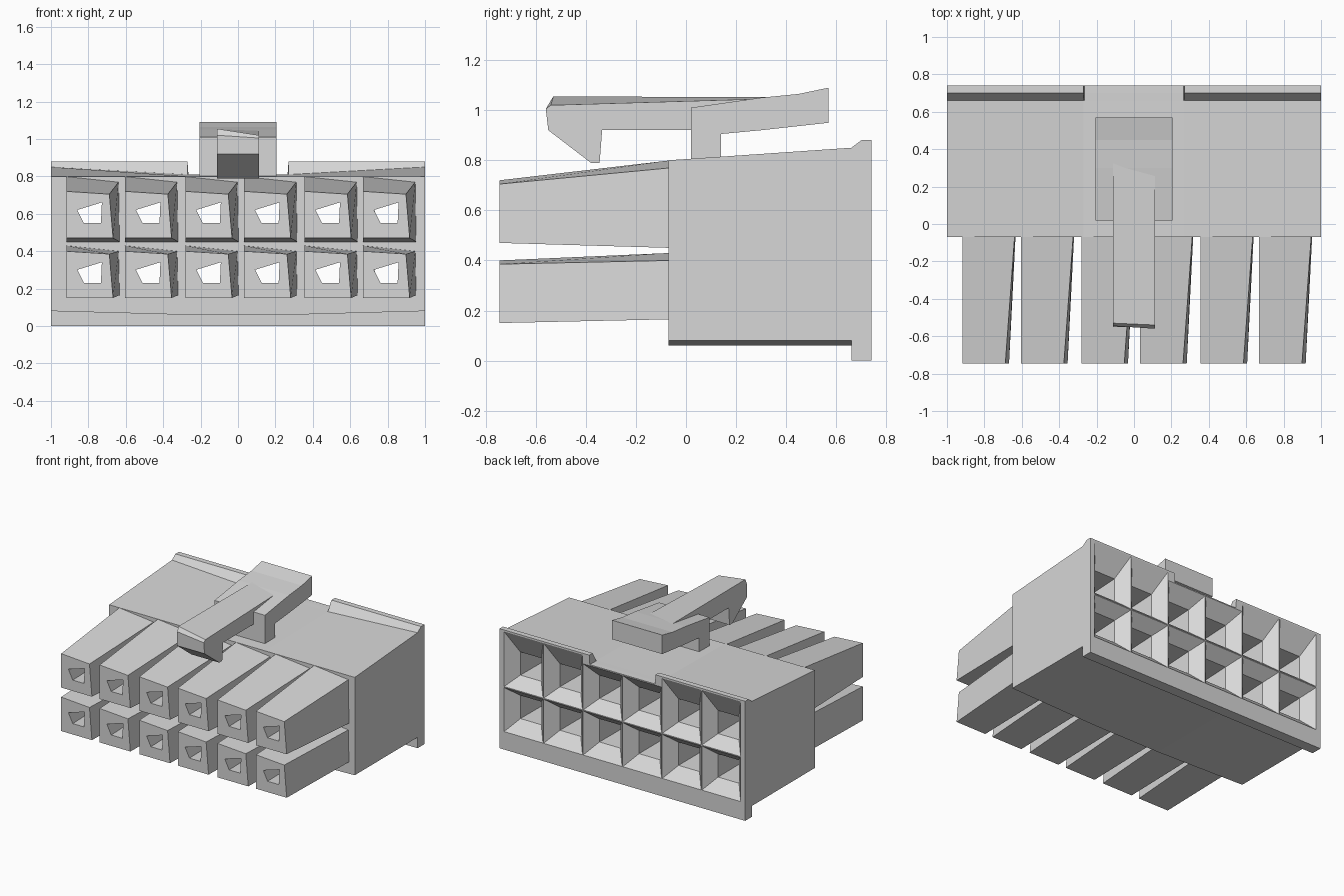
import bpy, bmesh

cube = bpy.data.objects.get("Cube")
if cube:
    bpy.data.objects.remove(cube, do_unlink=True)

grey = bpy.data.materials.new("light_grey_plastic")
grey.use_nodes = True
colour = (0.68, 0.68, 0.68, 1)
grey.diffuse_color = colour
grey.node_tree.nodes["Principled BSDF"].inputs["Base Color"].default_value = colour


def loft(bm, rings):
    """Skin a closed solid through matching point rings."""
    loops = [[bm.verts.new(p) for p in ring] for ring in rings]
    n = len(loops[0])
    for a, b in zip(loops, loops[1:]):
        for i in range(n):
            j = (i + 1) % n
            bm.faces.new((a[i], a[j], b[j], b[i]))
    bm.faces.new(loops[0][::-1])
    bm.faces.new(loops[-1])


def finish(name, bm):
    bmesh.ops.recalc_face_normals(bm, faces=bm.faces)
    mesh = bpy.data.meshes.new(name)
    bm.to_mesh(mesh)
    bm.free()
    mesh.materials.append(grey)
    ob = bpy.data.objects.new(name, mesh)
    bpy.context.scene.collection.objects.link(ob)
    return ob


def rect(y, x0, x1, z0, z1, lean=0.0, drop=0.0):
    """Rectangle across y; lean and drop pull in its upper left corner."""
    return [(x0, y, z0), (x1, y, z0), (x1 - lean, y, z1 - drop), (x0, y, z1)]


def side_prism(name, right, left, half):
    """Solid between a right (-x) and a left (+x) side outline."""
    bm = bmesh.new()
    loft(bm, [[(x, y, z) for y, z in outline] for x, outline in ((-half, right), (half, left))])
    return finish(name, bm)


# Housing: side profile lofted across x, with a rear lip notched in the middle
def housing_ring(x, low, top, lip):
    outline = [(-0.07, low), (0.66, low), (0.66, 0), (0.74, 0),
               (0.74, lip), (0.70, lip), (0.66, top), (-0.07, 0.80)]
    return [(x, y, z) for y, z in outline]


bm = bmesh.new()
left_half = [(0.265, 0.06, 0.81, 0.811), (0.27, 0.06, 0.81, 0.88), (1, 0.08, 0.85, 0.88)]
stations = [(-x, a, b, c) for x, a, b, c in reversed(left_half)] + left_half
loft(bm, [housing_ring(*s) for s in stations])
housing = finish("housing", bm)

# Contact tubes on the front and the passages that run through them
columns = [(s * v, s * f) for s in (-1, 1)
           for v, f in ((0.157, 0.161), (0.48, 0.483), (0.793, 0.805))]
rows = [(0.275, 0.015, 0.03), (0.595, -0.02, 0.08)]   # centre, root bottom rise, root top rise
mouth = [(-0.03, -0.045), (0.06, -0.045), (0.065, 0.065), (-0.065, 0.025)]
tubes = bmesh.new()
passages = bmesh.new()
for row, (zc, rise_low, rise_top) in enumerate(rows):
    for x, cx in columns:
        h = 0.125
        loft(tubes, [rect(-0.745, x - h, x + h, zc - h, zc + h, 0.02, 0.015),
                     rect(-0.06, x - h, x + h + 0.035, zc - h + rise_low, zc + h + rise_top,
                          0.005, 0.03)])
        # Skewed mouth at the front, tapered bore, shallow funnel at the rear
        w = 0.16
        top = 0.805 if abs(x) < 0.2 else 0.872
        z0, z1 = ((0.13, 0.458), (0.462, top))[row]
        loft(passages, [[(x + dx, -0.76, zc + dz) for dx, dz in mouth],
                        rect(0.655, cx - 0.085, cx + 0.085, zc - 0.06, zc + 0.11),
                        rect(0.742, cx - w, cx + w, z0, z1)])
contact_tubes = finish("contact_tubes", tubes)
cutter = finish("passage_cutter", passages)
cutter.hide_render = True

for ob in (housing, contact_tubes):
    mod = ob.modifiers.new("passages", "BOOLEAN")
    mod.operation = "DIFFERENCE"
    mod.solver = "EXACT"
    mod.object = cutter
    bpy.context.view_layer.objects.active = ob
    bpy.ops.object.modifier_apply(modifier=mod.name)
bpy.data.objects.remove(cutter, do_unlink=True)

# Latch: wide thumb lever on a post
lever = [(0.02, 0.79), (0.14, 0.79), (0.14, 0.905), (0.30, 0.92), (0.57, 0.95),
         (0.57, 1.09), (0.45, 1.065), (0.30, 1.05), (0.02, 1.01)]
side_prism("latch_lever", lever, lever, 0.205)

# Narrow arm with a hook; its top leans down towards the left
tail = [(-0.55, 0.92), (-0.38, 0.79), (-0.345, 0.79), (-0.335, 0.92), (0.10, 0.92)]
side_prism("latch_arm",
           [(0.45, 1.055), (0.30, 1.052), (-0.53, 1.055), (-0.545, 1.02)] + tail,
           [(0.45, 1.055), (0.30, 1.045), (-0.54, 1.02), (-0.56, 1.005)] + tail, 0.113)
